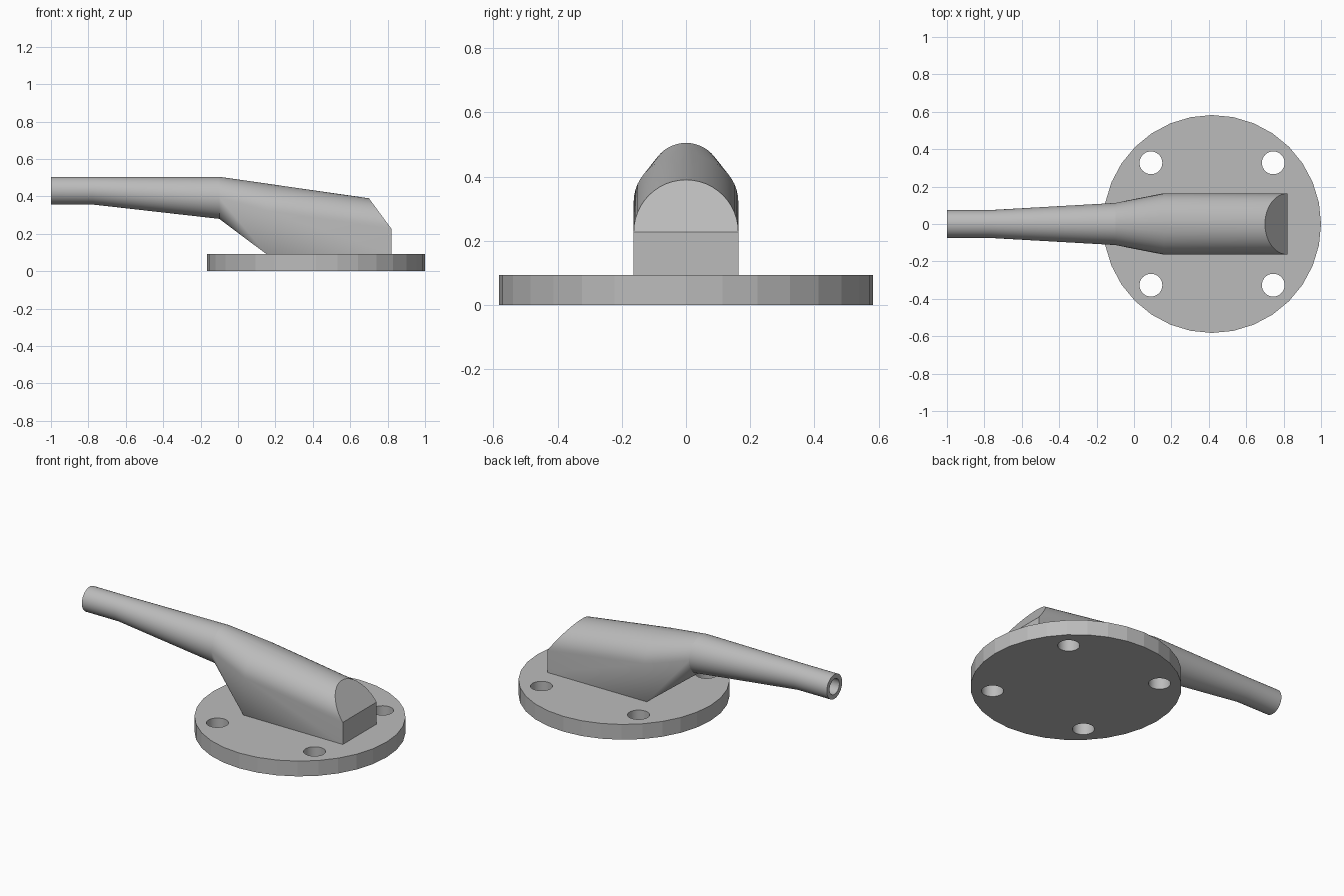
import bpy, bmesh
from math import sin, cos, pi
from mathutils import Matrix

if "Cube" in bpy.data.objects:
    bpy.data.objects.remove(bpy.data.objects["Cube"], do_unlink=True)

GREY = (0.5, 0.5, 0.5, 1)
metal = bpy.data.materials.new("plain grey")
metal.use_nodes = True
metal.diffuse_color = GREY
metal.node_tree.nodes["Principled BSDF"].inputs["Base Color"].default_value = GREY

SIDES = 48
FLANGE_X, FLANGE_H = 0.4175, 0.093
TOP = 0.505                      # crown height of the pipe
NECK_X, NECK_R = -0.1, 0.1125    # where pipe meets body


def finish(name, bm, smooth):
    bmesh.ops.recalc_face_normals(bm, faces=bm.faces[:])
    mesh = bpy.data.meshes.new(name)
    bm.to_mesh(mesh)
    bm.free()
    mesh.materials.append(metal)
    obj = bpy.data.objects.new(name, mesh)
    bpy.context.collection.objects.link(obj)
    if smooth:
        bpy.ops.object.select_all(action="DESELECT")
        obj.select_set(True)
        bpy.context.view_layer.objects.active = obj
        bpy.ops.object.shade_smooth_by_angle(angle=pi / 6)
    return obj


def add_disc(bm, x, y, z, radius, height, sides):
    bmesh.ops.create_cone(bm, cap_ends=True, segments=sides, radius1=radius,
                          radius2=radius, depth=height,
                          matrix=Matrix.Translation((x, y, z)))


def ring(x, radius, z):
    return [(x, radius * cos(2 * pi * i / SIDES), z + radius * sin(2 * pi * i / SIDES))
            for i in range(SIDES)]


# Round mounting flange with four bolt holes
bm = bmesh.new()
add_disc(bm, FLANGE_X, 0, FLANGE_H / 2, 0.5825, FLANGE_H, 32)
flange = finish("mounting_flange", bm, False)

bm = bmesh.new()
for sx in (-1, 1):
    for sy in (-1, 1):
        add_disc(bm, FLANGE_X + sx * 0.327, sy * 0.327, FLANGE_H / 2, 0.061, 0.3, 32)
cutter = finish("bolt_hole_cutter", bm, True)
cutter.hide_render = True
cutter.hide_viewport = True
cut = flange.modifiers.new("bolt_holes", "BOOLEAN")
cut.object = cutter
cut.operation = "DIFFERENCE"
cut.solver = "EXACT"

# Hollow pipe: bore end, bore mouth, rim, straight end, flared neck
bm = bmesh.new()
profile = [(-0.3, 0.047), (-1, 0.047), (-1, 0.074), (-0.78, 0.074), (NECK_X, NECK_R)]
loops = []
for x, r in profile:
    z = TOP - max(r, 0.074)
    loops.append([bm.verts.new(p) for p in ring(x, r, z)])
for a, b in zip(loops, loops[1:]):
    for i in range(SIDES):
        j = (i + 1) % SIDES
        bm.faces.new((a[i], a[j], b[j], b[i]))
bm.faces.new(loops[0])
bm.faces.new(loops[-1])
finish("pipe", bm, True)

# Arched body: hull of the round neck, the full-width arch and the sloped end
HALF_W, ARCH_H = 0.163, 0.146
FRONT_X, END_X, SPRING = 0.16, 0.82, 0.227
points = ring(NECK_X, NECK_R, TOP - NECK_R)
front_spring = TOP - 0.14375 * (FRONT_X - NECK_X) - ARCH_H
for i in range(SIDES // 2 + 1):
    c, s = cos(2 * pi * i / SIDES), sin(2 * pi * i / SIDES)
    points.append((FRONT_X, HALF_W * c, front_spring + ARCH_H * s))
    points.append((END_X - 0.12 * s, HALF_W * c, SPRING + 0.163 * s))
for y in (-HALF_W, HALF_W):
    points += [(FRONT_X - 0.01, y, FLANGE_H), (END_X, y, FLANGE_H)]

bm = bmesh.new()
for p in points:
    bm.verts.new(p)
hull = bmesh.ops.convex_hull(bm, input=bm.verts[:])
loose = {g for g in hull["geom_interior"] + hull["geom_unused"]
         if isinstance(g, bmesh.types.BMVert)}
bmesh.ops.delete(bm, geom=list(loose), context="VERTS")
bmesh.ops.dissolve_limit(bm, angle_limit=0.01, verts=bm.verts[:], edges=bm.edges[:])
finish("arched_body", bm, True)
